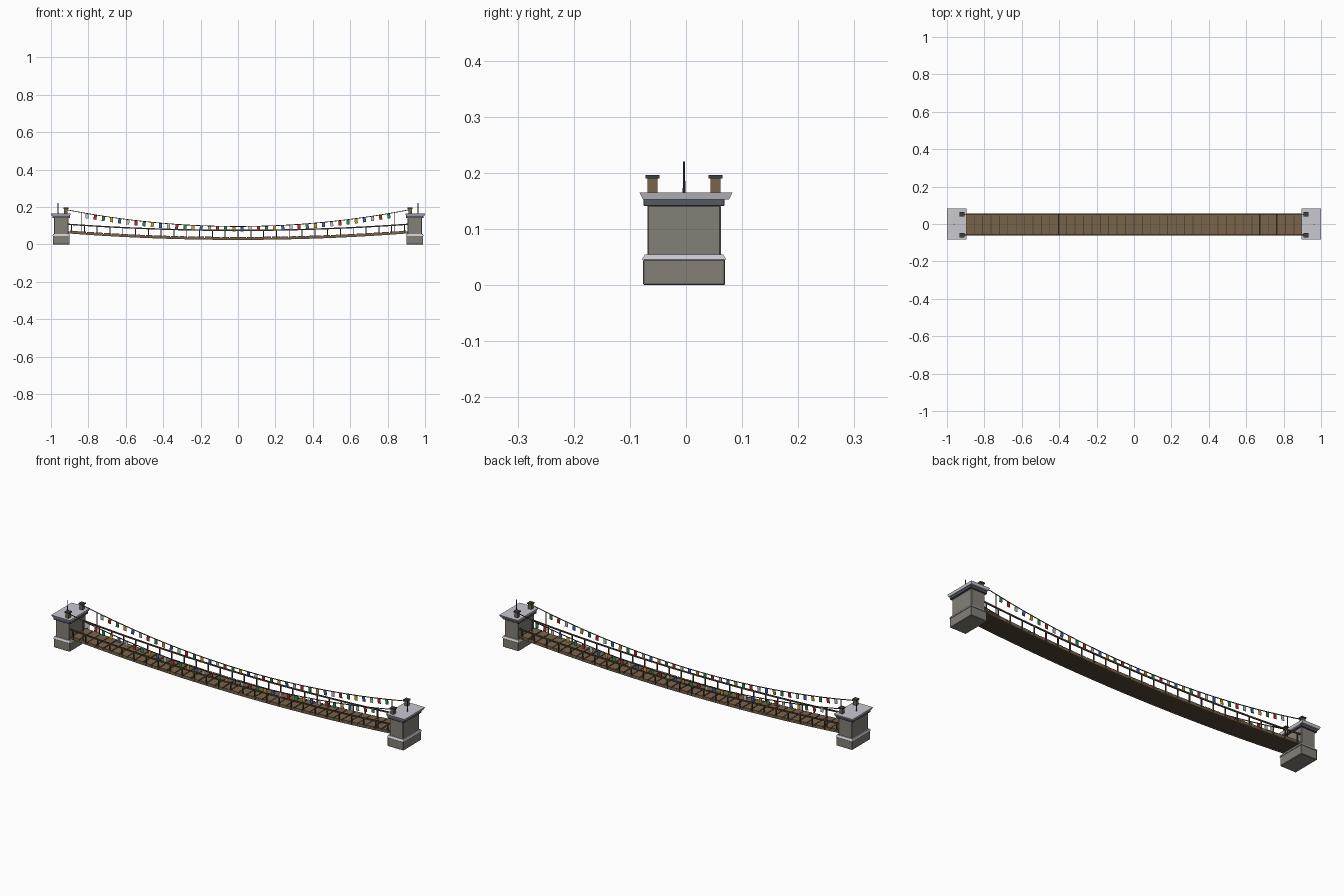
import bpy, bmesh, math, random
from mathutils import Matrix, Vector

if "Cube" in bpy.data.objects:
    bpy.data.objects.remove(bpy.data.objects["Cube"])

random.seed(4)
YC = -0.0035          # centre line of the bridge
SIDE = 0.056          # railing distance from the centre line


def material(name, rgb):
    m = bpy.data.materials.new(name)
    m.diffuse_color = (*rgb, 1)
    m.use_nodes = True
    m.node_tree.nodes["Principled BSDF"].inputs["Base Color"].default_value = m.diffuse_color
    return m


STONE = material("grey stone", (0.23, 0.215, 0.185))
PALE = material("pale stone", (0.58, 0.58, 0.63))
SLATE = material("dark slate", (0.085, 0.098, 0.125))
WOOD = material("brown wood", (0.19, 0.125, 0.068))
DARK = material("dark wood", (0.085, 0.058, 0.034))
METAL = material("dark metal", (0.05, 0.05, 0.055))
RED = material("flag red", (0.42, 0.03, 0.03))
GREEN = material("flag green", (0.03, 0.25, 0.08))
YELLOW = material("flag yellow", (0.60, 0.38, 0.04))
BLUE = material("flag blue", (0.04, 0.13, 0.48))
FLAGS = [PALE, RED, GREEN, YELLOW, BLUE]


def finish(name, bm, mats, smooth=False):
    bmesh.ops.recalc_face_normals(bm, faces=bm.faces)
    me = bpy.data.meshes.new(name)
    bm.to_mesh(me)
    bm.free()
    for m in mats:
        me.materials.append(m)
    if smooth:
        for p in me.polygons:
            p.use_smooth = True
    ob = bpy.data.objects.new(name, me)
    bpy.context.collection.objects.link(ob)
    return ob


def add_box(bm, centre, size, tilt=0.0, mat=0, top=1.0):
    """Box tilted about y; top scales the upper face."""
    mtx = (Matrix.Translation(centre) @ Matrix.Rotation(-tilt, 4, 'Y')
           @ Matrix.Diagonal((*size, 1)))
    old = set(bm.faces)
    vs = bmesh.ops.create_cube(bm, size=1)["verts"]
    for v in vs:
        if v.co.z > 0:
            v.co.x *= top
            v.co.y *= top
        v.co = mtx @ v.co
    for f in set(bm.faces) - old:
        f.material_index = mat


def block(name, x, y, z0, z1, sx, sy, mat, bevel=0.0, top=1.0):
    bm = bmesh.new()
    add_box(bm, (x, y, (z0 + z1) / 2), (sx, sy, z1 - z0), top=top)
    ob = finish(name, bm, [mat])
    if bevel:
        b = ob.modifiers.new("worn_edges", 'BEVEL')
        b.width, b.segments = bevel, 1
    return ob


def sag(low, high, half):
    """Height and slope functions of a hanging curve."""
    return (lambda x: low + (high - low) * (x / half) ** 2,
            lambda x: math.atan(2 * (high - low) * x / half ** 2))


deck_z, deck_t = sag(0.040, 0.074, 0.9)      # walking surface
rail_z, rail_t = sag(0.075, 0.107, 0.9)      # hand rail
rope_z, rope_t = sag(0.096, 0.186, 0.92)     # flag rope


def sweep(name, height, half, y, section, mat, drop=0.0, smooth=False, n=48):
    """Extrude a y/z section along a hanging curve."""
    bm = bmesh.new()
    rings = []
    for i in range(n + 1):
        x = -half + 2 * half * i / n
        rings.append([bm.verts.new((x, y + a, height(x) - drop + b)) for a, b in section])
    k = len(section)
    for r, s in zip(rings, rings[1:]):
        for j in range(k):
            bm.faces.new((r[j], r[(j + 1) % k], s[(j + 1) % k], s[j]))
    bm.faces.new(rings[0])
    bm.faces.new(rings[-1])
    return finish(name, bm, [mat], smooth)


def rect(w, h):
    return [(-w / 2, -h / 2), (w / 2, -h / 2), (w / 2, h / 2), (-w / 2, h / 2)]


def circle(r, n=6):
    return [(r * math.cos(2 * math.pi * i / n), r * math.sin(2 * math.pi * i / n))
            for i in range(n)]


# Stone piers at both ends
for s, end in ((-1, "left"), (1, "right")):
    x = s * 0.945
    block(end + "_pier_base", x, YC, 0, 0.046, 0.090, 0.146, STONE, 0.002)
    block(end + "_pier_ledge", x, YC, 0.046, 0.055, 0.094, 0.150, PALE, 0, 0.93)
    block(end + "_pier_body", x, YC, 0.05, 0.142, 0.076, 0.131, STONE, 0.002)
    block(end + "_pier_slab", x, YC, 0.141, 0.154, 0.094, 0.144, SLATE, 0.001)
    # Wider pale cap flaring towards its top
    block(end + "_pier_cap", s * 0.9475, 0, 0.153, 0.165, 0.098, 0.154, PALE, 0, 1.075)
    # Rope posts with dark caps
    for sy, side in ((-1, "front"), (1, "back")):
        y = YC + sy * SIDE
        block(f"{end}_{side}_rope_post", s * 0.92, y, 0.163, 0.191, 0.018, 0.018, WOOD)
        block(f"{end}_{side}_post_cap", s * 0.92, y, 0.190, 0.196, 0.025, 0.025, METAL)
    # Thin mast
    bm = bmesh.new()
    bmesh.ops.create_cone(bm, cap_ends=True, segments=8, radius1=0.0024, radius2=0.0018,
                          depth=0.057,
                          matrix=Matrix.Translation((s * 0.962, YC, 0.1915)))
    finish(end + "_mast", bm, [METAL])

# Deck planks with slight variation
bm = bmesh.new()
N = 40
step = 1.8 / N
for i in range(N):
    x = -0.9 + step * (i + 0.5)
    gap = random.uniform(0.003, 0.006)
    add_box(bm, (x, YC + random.uniform(-0.001, 0.001), deck_z(x) - 0.004),
            (step - gap, 0.112, 0.008), deck_t(x))
finish("deck_planks", bm, [WOOD])

# Bed below the planks and side beams
sweep("deck_bed", deck_z, 0.905, YC, rect(0.100, 0.005), DARK, 0.0105)
for sy, side in ((-1, "front"), (1, "back")):
    y = YC + sy * SIDE
    sweep(side + "_deck_beam", deck_z, 0.907, YC + sy * 0.053, rect(0.006, 0.010), WOOD, 0.011)
    sweep(side + "_hand_rail", rail_z, 0.91, y, rect(0.005, 0.007), DARK)
    sweep(side + "_flag_rope", rope_z, 0.92, y, circle(0.0022), DARK, smooth=True)

    # Balusters between deck and hand rail
    bm = bmesh.new()
    for i in range(27):
        x = -0.89 + 1.78 * i / 26
        z0, z1 = deck_z(x) - 0.012, rail_z(x)
        add_box(bm, (x, y, (z0 + z1) / 2), (0.005, 0.005, z1 - z0))
    finish(side + "_balusters", bm, [DARK])

    # Rope hangers near the ends
    bm = bmesh.new()
    for x in (-0.835, 0.835):
        z0, z1 = deck_z(x), rope_z(x)
        add_box(bm, (x, y, (z0 + z1) / 2), (0.003, 0.003, z1 - z0))
    finish(side + "_hangers", bm, [DARK])

    # Row of small hanging flags in repeating colours
    bm = bmesh.new()
    for i in range(38):
        x = -0.807 + 0.0436 * i
        add_box(bm, (x, y, rope_z(x) - 0.0135), (0.016, 0.0016, 0.025),
                rope_t(x) * 0.6, i % 5)
    finish(side + "_flags", bm, FLAGS)
